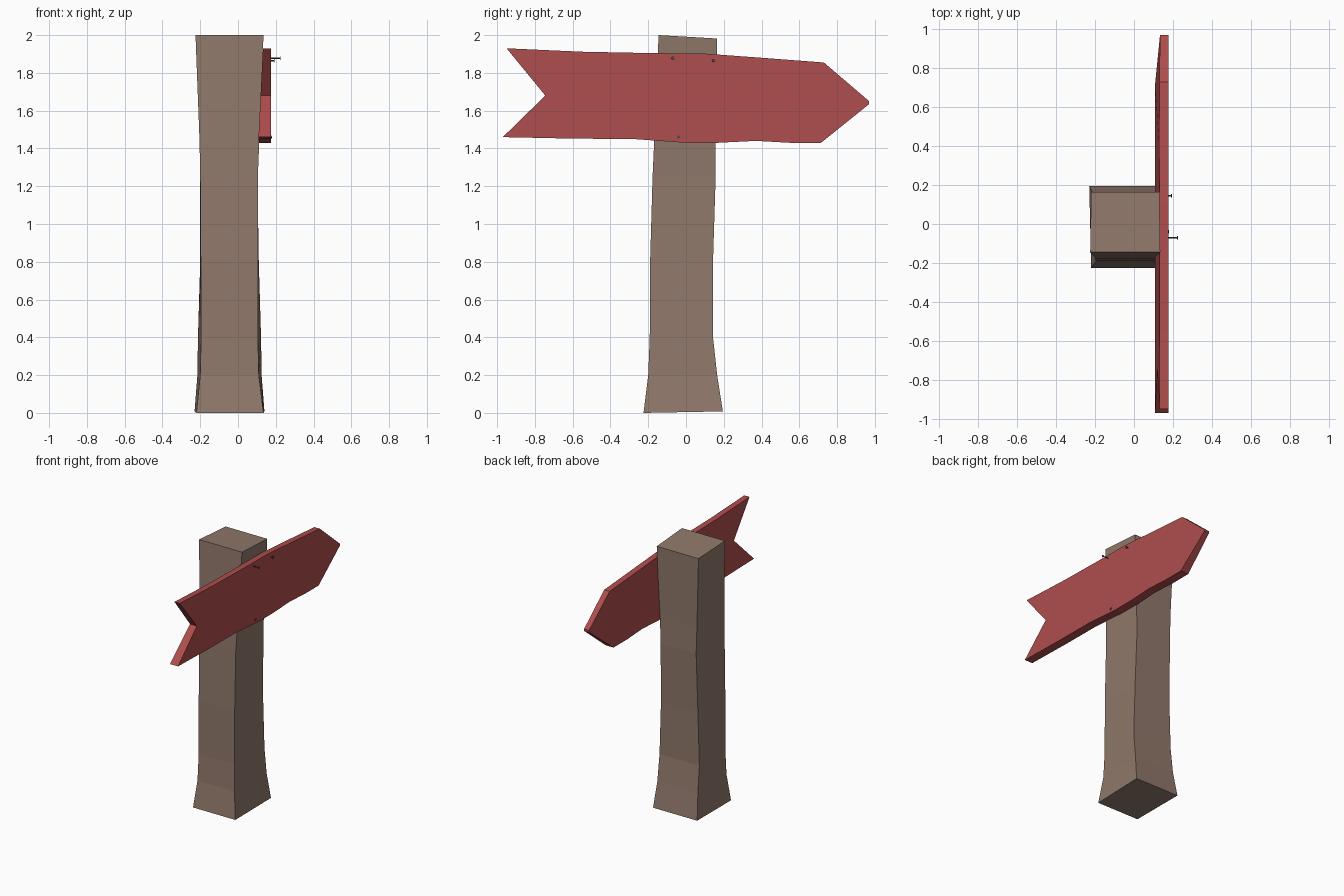
import bpy, bmesh
from mathutils import Matrix, Vector

cube = bpy.data.objects.get("Cube")
if cube:
    bpy.data.objects.remove(cube, do_unlink=True)


def material(name, rgb):
    m = bpy.data.materials.new(name)
    m.use_nodes = True
    m.diffuse_color = (*rgb, 1)
    m.node_tree.nodes["Principled BSDF"].inputs["Base Color"].default_value = (*rgb, 1)
    return m


wood = material("brown wood", (0.28, 0.19, 0.147))
red = material("red paint", (0.43, 0.074, 0.074))
iron = material("dark iron", (0.08, 0.075, 0.075))


def finish(bm, name, mat):
    bmesh.ops.recalc_face_normals(bm, faces=bm.faces)
    mesh = bpy.data.meshes.new(name)
    bm.to_mesh(mesh)
    bm.free()
    mesh.materials.append(mat)
    obj = bpy.data.objects.new(name, mesh)
    bpy.context.collection.objects.link(obj)
    return obj


def loft(bm, rings):
    """Skin a list of matching vertex loops and cap both ends."""
    loops = [[bm.verts.new(p) for p in ring] for ring in rings]
    for a, b in zip(loops, loops[1:]):
        for i in range(len(a)):
            j = (i + 1) % len(a)
            bm.faces.new((a[i], a[j], b[j], b[i]))
    bm.faces.new(loops[0])
    bm.faces.new(loops[-1])


# Post: hand-hewn square timber
# height, left/right edge at the front, left/right edge at the back, front y, back y
sections = [
    (0.00, -0.22, 0.135, -0.23, 0.14, -0.225, 0.195),
    (0.20, -0.20, 0.11, -0.215, 0.125, -0.20, 0.165),
    (0.40, -0.195, 0.105, -0.212, 0.122, -0.192, 0.143),
    (0.80, -0.197, 0.105, -0.20, 0.11, -0.19, 0.143),
    (1.25, -0.20, 0.105, -0.195, 0.103, -0.177, 0.157),
    (1.45, -0.204, 0.113, -0.20, 0.11, -0.168, 0.155),
    (2.00, -0.225, 0.135, -0.22, 0.13, -0.145, 0.165),
]
rings = []
for z, fl, fr, bl, br, front, back in sections:
    back_z = z + (0.008 if z == 0 else -0.018 if z == 2 else 0)
    rings.append([(fl, front, z), (fr, front, z), (br, back, back_z), (bl, back, back_z)])
bm = bmesh.new()
loft(bm, rings)
finish(bm, "post", wood)

# Arrow board: notched tail, pointed tip, slightly thicker along the bottom
outline = [
    (-0.95, 1.93), (-0.55, 1.912), (-0.2, 1.905), (0.1, 1.902), (0.4, 1.88),
    (0.73, 1.855), (0.97, 1.65), (0.97, 1.635), (0.715, 1.43), (0.55, 1.43),
    (0.37, 1.44), (0.17, 1.43), (0.0, 1.43), (-0.28, 1.45), (-0.6, 1.452),
    (-0.97, 1.46), (-0.745, 1.68),
]


def back_x(y, z):
    return 0.107 + 0.025 * (z - 1.43) / 0.5 + max(0, y - 0.7) * 0.06


bm = bmesh.new()
loft(bm, [[(back_x(y, z), y, z) for y, z in outline],
          [(0.176, y, z) for y, z in outline]])
finish(bm, "arrow_board", red)

# Nails: thin shank with a flat head, driven in to different depths
for name, y, z, tip in (("loose_nail", -0.07, 1.878, 0.226),
                        ("bent_nail", 0.145, 1.865, 0.194),
                        ("driven_nail", -0.04, 1.46, 0.181)):
    bm = bmesh.new()
    for radius, start, end in ((0.0035, 0.14, tip), (0.009, tip - 0.004, tip)):
        place = Matrix.Translation(Vector(((start + end) / 2, y, z))) @ Matrix.Rotation(1.5708, 4, "Y")
        bmesh.ops.create_cone(bm, cap_ends=True, segments=8, radius1=radius,
                              radius2=radius, depth=end - start, matrix=place)
    finish(bm, name, iron)
